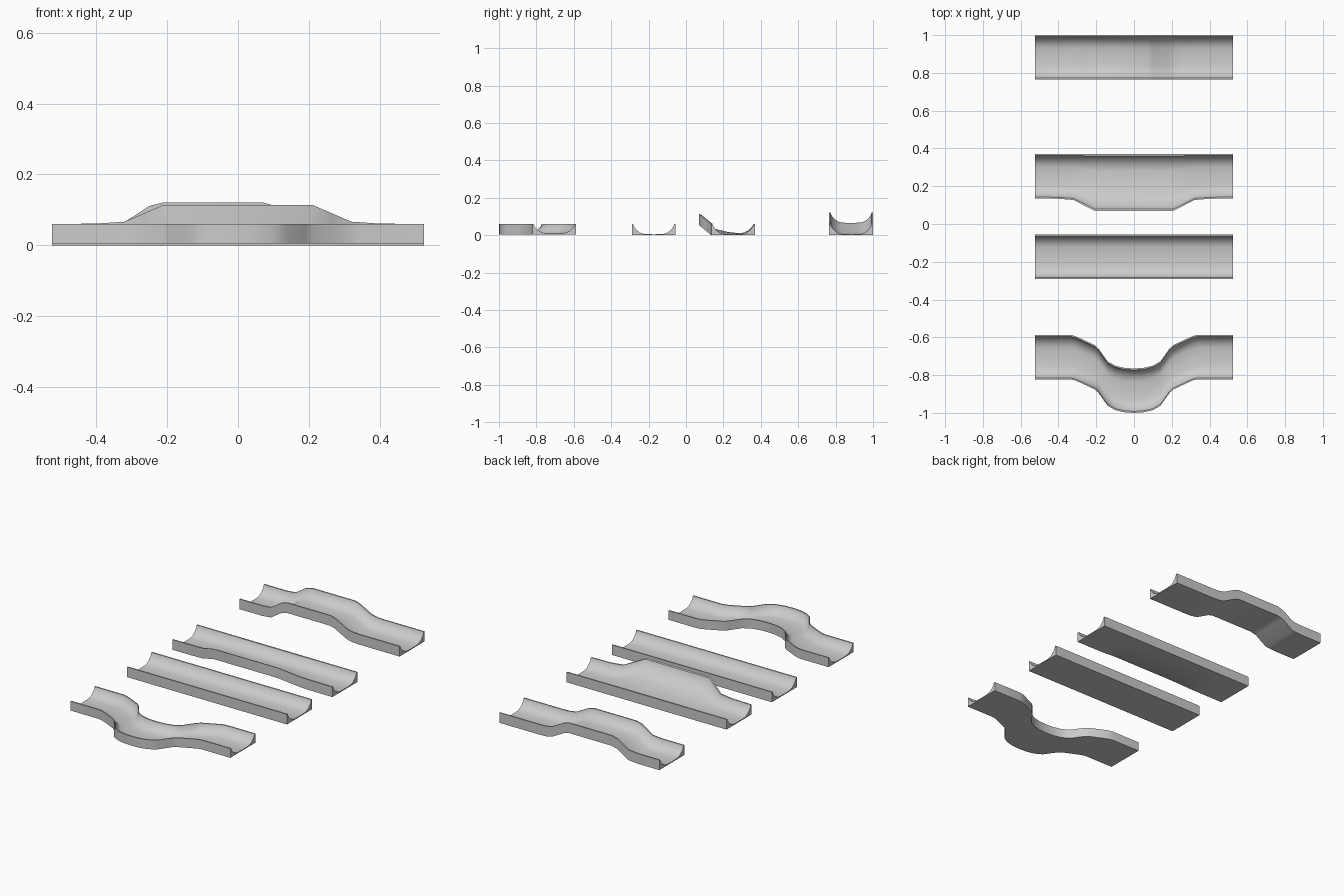
import bpy, bmesh

if "Cube" in bpy.data.objects:
    bpy.data.objects.remove(bpy.data.objects["Cube"])

HALF_W = 0.1175
# half of the trough section: rim and curved inside, from outer top to the centre
INNER = [(0.1175, 0.06), (0.110, 0.06), (0.106, 0.048), (0.098, 0.036),
         (0.086, 0.023), (0.070, 0.012), (0.048, 0.006), (0.0, 0.005)]
UNDER = [-0.1175, -0.075, -0.03, 0.03, 0.075, 0.1175]
PROFILE = (INNER + [(-y, z) for y, z in reversed(INNER[:-1])]
           + [(y, 0.0) for y in UNDER])


def trough(name, y0, stations, bend):
    """Sweep the section along x; bend(y, z, amount) displaces each point."""
    bm = bmesh.new()
    rings = [[bm.verts.new((x, *bend(y0 + y, z, a))) for y, z in PROFILE]
             for x, a in stations]
    n = len(PROFILE)
    for r, s in zip(rings, rings[1:]):
        for i in range(n):
            j = (i + 1) % n
            bm.faces.new((r[i], r[j], s[j], s[i]))
    bm.faces.new(rings[0])
    bm.faces.new(rings[-1])
    bmesh.ops.recalc_face_normals(bm, faces=bm.faces)
    me = bpy.data.meshes.new(name)
    bm.to_mesh(me)
    bm.free()
    ob = bpy.data.objects.new(name, me)
    bpy.context.collection.objects.link(ob)
    bpy.ops.object.select_all(action='DESELECT')
    ob.select_set(True)
    bpy.context.view_layer.objects.active = ob
    bpy.ops.object.shade_smooth_by_angle(angle=0.6)


def mirrored(half):
    return half + [(-x, a) for x, a in reversed(half) if x != 0]


# straight piece
trough("straight_track", -0.1725, [(-0.525, 0), (0.525, 0)],
       lambda y, z, a: (y, z))

# sideways bend
bend = mirrored([(-0.525, 0), (-0.34, 0), (-0.315, 0.005), (-0.28, 0.02),
                 (-0.21, 0.053), (-0.19, 0.07), (-0.14, 0.14), (-0.10, 0.163),
                 (-0.05, 0.175), (0, 0.178)])
trough("bend_track", -0.7045, bend, lambda y, z, a: (y - a, max(z, 0.005 + z * 0.9)))

# banked piece: one wall widens outward and rises
Y_BANK = 0.2525


def bank(y, z, a):
    u = (Y_BANK + HALF_W - y) / (2 * HALF_W)
    return y - 0.065 * a * u, z + 0.054 * a * u * u


trough("banked_track", Y_BANK,
       mirrored([(-0.525, 0), (-0.40, 0.02), (-0.32, 0.12), (-0.265, 0.56),
                 (-0.21, 1)]), bank)

# hill piece: whole section rises and drops
hill = [(-0.525, 0), (-0.38, 0), (-0.32, 0.09), (-0.25, 0.84), (-0.21, 1),
        (0.07, 1), (0.10, 0.86), (0.18, 0.16), (0.22, 0.03), (0.26, 0),
        (0.525, 0)]
trough("hill_track", 0.8825, hill, lambda y, z, a: (y, z + 0.061 * a))
